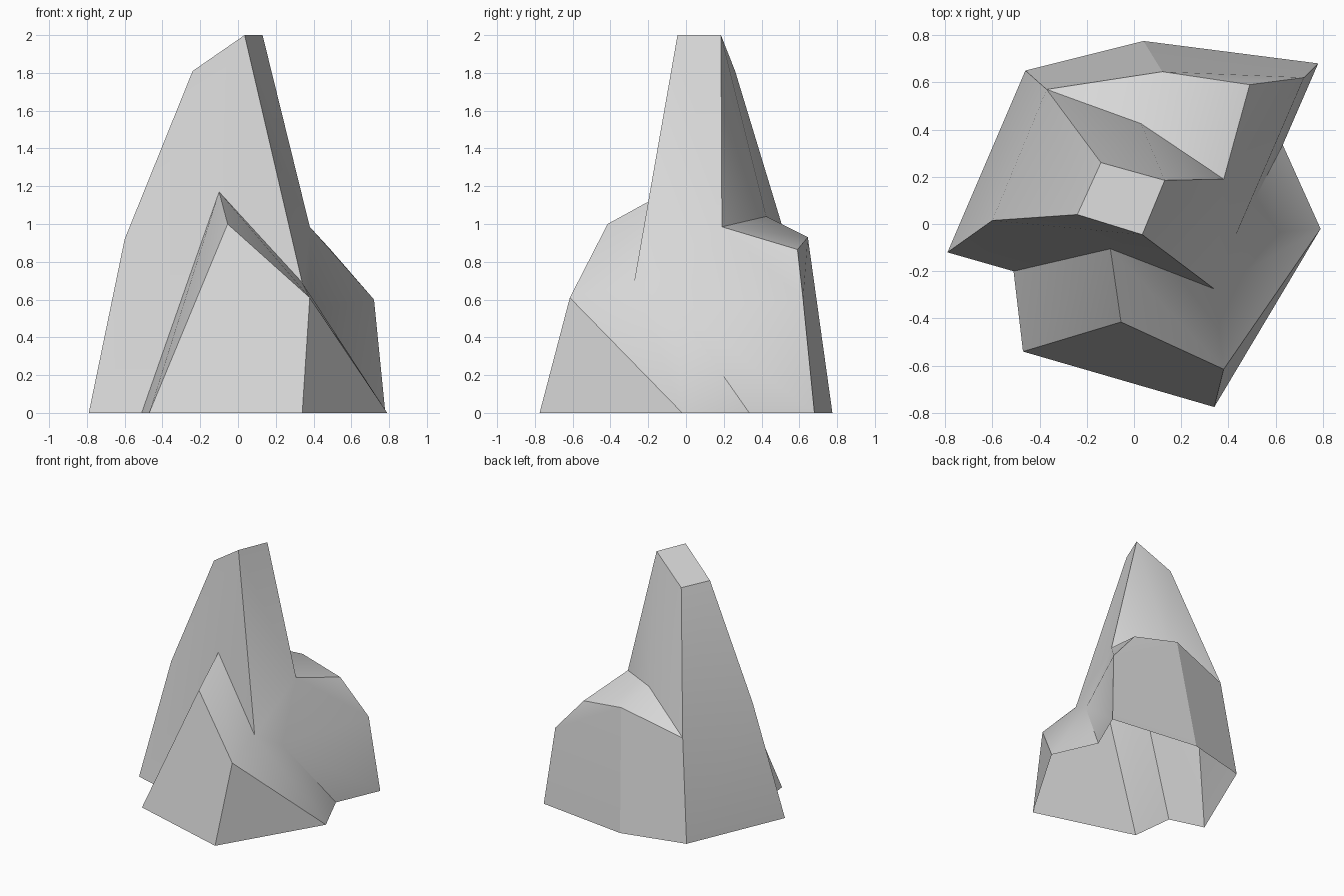
import bpy
import bmesh
import math

default_cube = bpy.data.objects.get("Cube")
if default_cube:
    bpy.data.objects.remove(default_cube, do_unlink=True)

# Corner points, grouped by the part of the boulder they shape
corners = {
    # truncated summit of the spire
    "summit_front": (0.035, -0.045, 2), "summit_right": (0.13, 0.185, 2),
    "summit_back": (-0.14, 0.26, 1.81), "summit_left": (-0.24, 0.04, 1.81),
    "spire_bend": (-0.6, 0.015, 0.92), "spire_heel": (0.34, -0.275, 0.69),
    # front buttress
    "ridge_inner": (-0.1, -0.105, 1.17), "ridge_outer": (-0.055, -0.415, 1),
    "buttress_corner": (0.38, -0.615, 0.61), "valley": (0.43, -0.05, 0.55),
    # rear shoulder
    "shoulder_front": (0.38, 0.19, 0.985), "shoulder_side": (0.49, 0.59, 0.865),
    "shoulder_low": (0.72, 0.62, 0.6), "shoulder_back": (0.12, 0.645, 0.93),
    "shoulder_crease": (0.03, 0.425, 1.04), "shoulder_end": (-0.37, 0.57, 0.79),
}

# Outline on the ground
feet = {
    "foot_left": (-0.79, -0.12), "foot_gully": (-0.51, -0.2),
    "foot_front_left": (-0.47, -0.54), "foot_front_right": (0.34, -0.775),
    "foot_right": (0.79, -0.02), "foot_notch": (0.63, 0.335),
    "foot_back_right": (0.78, 0.68), "foot_back": (0.04, 0.775),
    "foot_back_left": (-0.46, 0.65),
}
corners.update({name: (x, y, 0) for name, (x, y) in feet.items()})

spire = [
    "summit_front summit_right summit_back summit_left",
    "foot_left foot_gully ridge_inner spire_bend",
    "spire_bend ridge_inner summit_front summit_left",
    "ridge_inner spire_heel summit_front",
    "foot_back_left foot_left spire_bend shoulder_end",
    "shoulder_end spire_bend summit_left summit_back",
    "shoulder_end summit_back shoulder_crease",
    "summit_back summit_right shoulder_crease",
    "shoulder_crease summit_right shoulder_front",
    "summit_front spire_heel shoulder_front summit_right",
    "spire_heel valley shoulder_front",
]
shoulder = [
    "shoulder_front shoulder_side shoulder_back shoulder_crease",
    "shoulder_crease shoulder_back shoulder_end",
    "shoulder_end shoulder_back foot_back foot_back_left",
    "shoulder_back shoulder_side shoulder_low",
    "shoulder_back shoulder_low foot_back_right foot_back",
    "shoulder_front valley shoulder_low shoulder_side",
    "valley foot_notch foot_back_right shoulder_low",
]
buttress = [
    "ridge_inner ridge_outer buttress_corner spire_heel",
    "spire_heel buttress_corner foot_right valley",
    "valley foot_right foot_notch",
    "foot_front_left foot_front_right buttress_corner ridge_outer",
    "foot_front_right foot_right buttress_corner",
    "foot_gully foot_front_left ridge_inner",
    "foot_front_left ridge_outer ridge_inner",
]

# Join the facets into one hollow stone, open underneath
bm = bmesh.new()
points = {name: bm.verts.new(co) for name, co in corners.items()}
for facet in spire + shoulder + buttress:
    bm.faces.new([points[name] for name in facet.split()])
mesh = bpy.data.meshes.new("boulder")
bm.to_mesh(mesh)
bm.free()

boulder = bpy.data.objects.new("boulder", mesh)
bpy.context.collection.objects.link(boulder)

# Plain stone colour
stone = bpy.data.materials.new("light grey stone")
stone.use_nodes = True
colour = (0.68, 0.68, 0.68, 1)
stone.diffuse_color = colour
stone.node_tree.nodes["Principled BSDF"].inputs["Base Color"].default_value = colour
mesh.materials.append(stone)

# Soft shading across shallow folds, crisp on strong ones
bpy.ops.object.select_all(action="DESELECT")
boulder.select_set(True)
bpy.context.view_layer.objects.active = boulder
bpy.ops.object.shade_smooth_by_angle(angle=math.radians(33))

# The shoulder top is rounded, while its back has a crisp fold
names = list(corners)
folds = {
    frozenset(("shoulder_crease", "shoulder_back")): False,
    frozenset(("shoulder_back", "foot_back")): True,
}
for edge in mesh.edges:
    ends = frozenset(names[i] for i in edge.vertices)
    if ends in folds:
        edge.use_edge_sharp = folds[ends]
